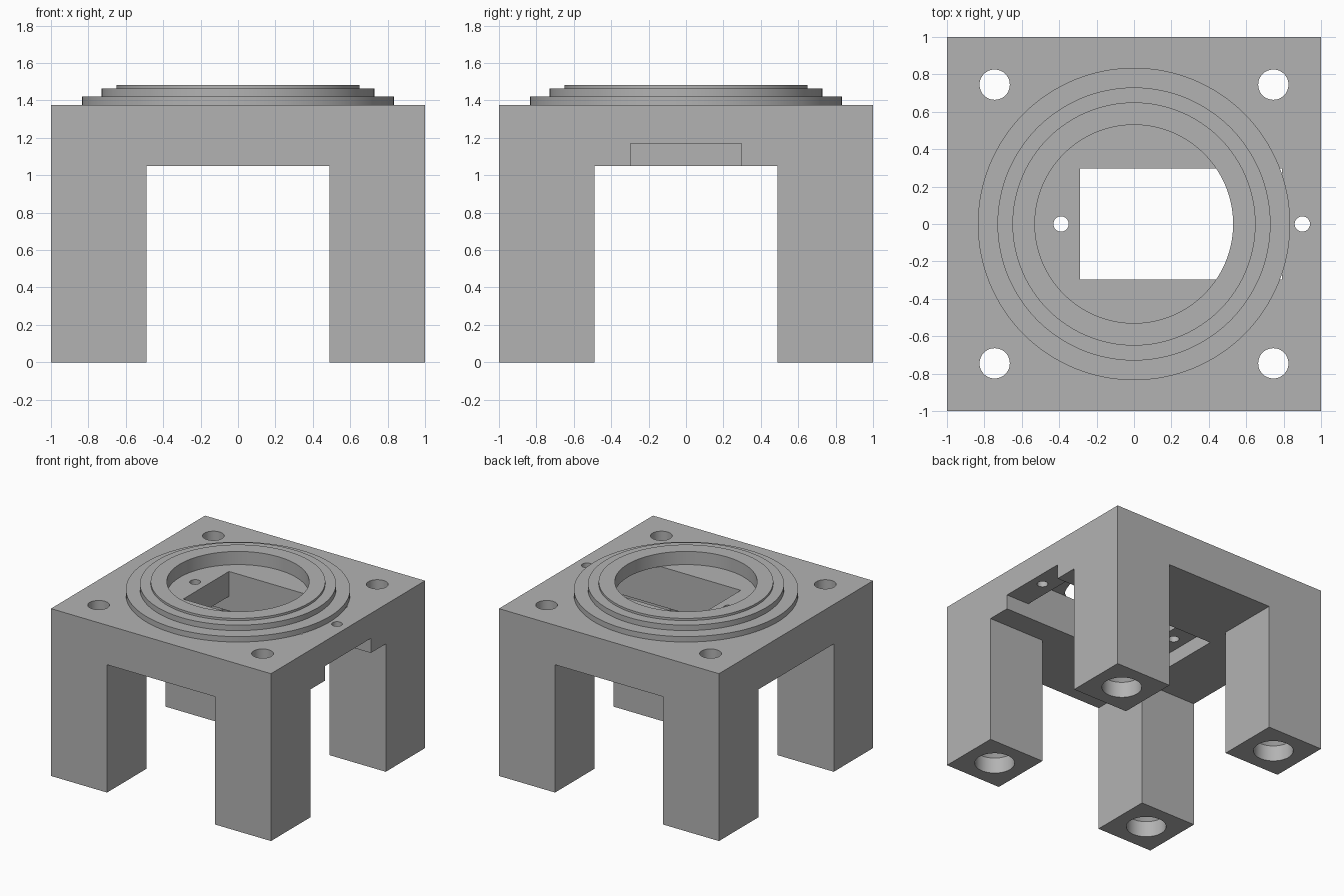
import bpy
import bmesh
import math

cube = bpy.data.objects.get("Cube")
if cube:
    bpy.data.objects.remove(cube, do_unlink=True)

grey = bpy.data.materials.new("plain grey")
grey.use_nodes = True
grey.diffuse_color = (0.45, 0.45, 0.45, 1)
grey.node_tree.nodes["Principled BSDF"].inputs["Base Color"].default_value = (0.45, 0.45, 0.45, 1)


def add_object(name, bm):
    bmesh.ops.recalc_face_normals(bm, faces=bm.faces)
    mesh = bpy.data.meshes.new(name)
    bm.to_mesh(mesh)
    bm.free()
    mesh.materials.append(grey)
    obj = bpy.data.objects.new(name, mesh)
    bpy.context.collection.objects.link(obj)
    return obj


def box(name, x, y, z):
    bm = bmesh.new()
    bmesh.ops.create_cube(bm, size=1)
    for v in bm.verts:
        v.co = [lo + (c + 0.5) * (hi - lo) for c, (lo, hi) in zip(v.co, (x, y, z))]
    return add_object(name, bm)


def lathe(name, profile, centre=(0, 0), steps=64, closed=False):
    """Revolve (radius, height) points; an open profile gets flat end caps."""
    bm = bmesh.new()
    rings = []
    for r, z in profile:
        ring = []
        for i in range(steps):
            a = 2 * math.pi * i / steps
            ring.append(bm.verts.new((centre[0] + r * math.cos(a), centre[1] + r * math.sin(a), z)))
        rings.append(ring)
    pairs = list(zip(rings, rings[1:]))
    if closed:
        pairs.append((rings[-1], rings[0]))
    else:
        bm.faces.new(rings[0])
        bm.faces.new(rings[-1])
    for low, high in pairs:
        for i in range(steps):
            j = (i + 1) % steps
            bm.faces.new((low[i], low[j], high[j], high[i]))
    return add_object(name, bm)


def select(obj):
    bpy.ops.object.select_all(action="DESELECT")
    obj.select_set(True)
    bpy.context.view_layer.objects.active = obj


def cut(target, cutter):
    cutter.hide_render = True
    select(target)
    mod = target.modifiers.new("cut", "BOOLEAN")
    mod.operation = "DIFFERENCE"
    mod.solver = "EXACT"
    mod.object = cutter
    bpy.ops.object.modifier_apply(modifier=mod.name)
    bpy.data.objects.remove(cutter, do_unlink=True)


TOP = 1.375      # top of the slab
UNDER = 1.05     # underside of the slab
GAP = 0.49       # half the distance between legs
WIDE = (-1.2, 1.2)

# Slab with four legs, left by two crossing passages
stand = box("stand", (-1, 1), (-1, 1), (0, TOP))
cut(stand, box("passage", (-GAP, GAP), WIDE, (-0.2, UNDER)))
cut(stand, box("passage", WIDE, (-GAP, GAP), (-0.2, UNDER)))

# Mounting recess open to one side, and the window through the slab
cut(stand, box("recess", (-0.5, 1.2), (-0.297, 0.297), (0.9, 1.17)))
cut(stand, box("window", (-0.29, 0.79), (-0.297, 0.297), (0.95, 1.6)))

# Small screw holes at both ends of the window
for x in (-0.39, 0.9):
    cut(stand, lathe("screw_hole", [(0.041, 0.95), (0.041, 1.6)], (x, 0), 32))

# Stepped bolt holes down the legs
bolt = [(0.15, -0.2), (0.15, 0.13), (0.081, 0.21), (0.081, 1.6)]
for x in (-0.745, 0.745):
    for y in (-0.745, 0.745):
        cut(stand, lathe("bolt_hole", bolt, (x, y), 48))

# Stepped ring on top
steps = [(0.53, TOP), (0.835, TOP), (0.835, 1.42), (0.73, 1.42),
         (0.73, 1.465), (0.65, 1.465), (0.65, 1.483), (0.53, 1.483)]
collar = lathe("stepped_ring", steps, steps=128, closed=True)

for obj in (stand, collar):
    select(obj)
    bpy.ops.object.shade_smooth_by_angle(angle=math.radians(30))
